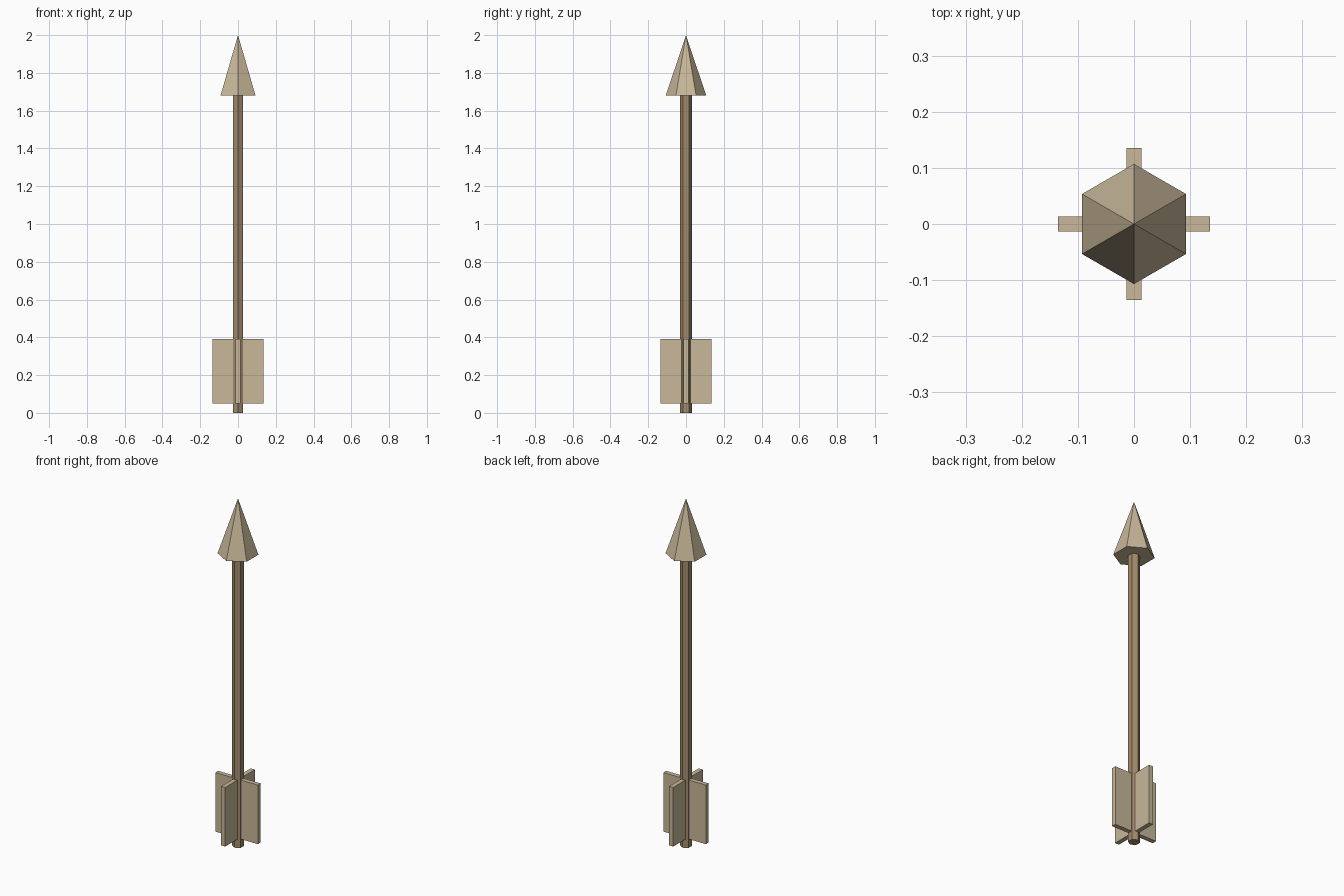
import bpy, math
from mathutils import Matrix

if "Cube" in bpy.data.objects:
    bpy.data.objects.remove(bpy.data.objects["Cube"])


def material(name, color):
    m = bpy.data.materials.new(name)
    m.diffuse_color = (*color, 1)
    m.use_nodes = True
    m.node_tree.nodes["Principled BSDF"].inputs["Base Color"].default_value = m.diffuse_color
    return m


tan = material("tan", (0.58, 0.48, 0.32))
brown = material("brown", (0.36, 0.26, 0.15))


def hex_prism(name, r_bottom, r_top, z0, z1, mat):
    # six-sided, corners on the y axis
    bpy.ops.mesh.primitive_cone_add(vertices=6, radius1=r_bottom, radius2=r_top,
                                    depth=z1 - z0, location=(0, 0, (z0 + z1) / 2))
    ob = bpy.context.object
    ob.name = name
    ob.data.materials.append(mat)


# Shaft and pointed head
hex_prism("shaft", 0.031, 0.031, 0, 1.69, brown)
hex_prism("arrow_head", 0.107, 0, 1.68, 2.0, tan)

# Four tail fins around the shaft
inner, outer, thick, z0, z1 = 0.015, 0.135, 0.026, 0.05, 0.39
for i in range(4):
    bpy.ops.mesh.primitive_cube_add(size=1)
    fin = bpy.context.object
    fin.name = f"fin_{i + 1}"
    fin.data.transform(Matrix.Rotation(i * math.pi / 2, 4, 'Z')
                       @ Matrix.Translation(((inner + outer) / 2, 0, (z0 + z1) / 2))
                       @ Matrix.Diagonal((outer - inner, thick, z1 - z0, 1)))
    fin.data.materials.append(tan)
